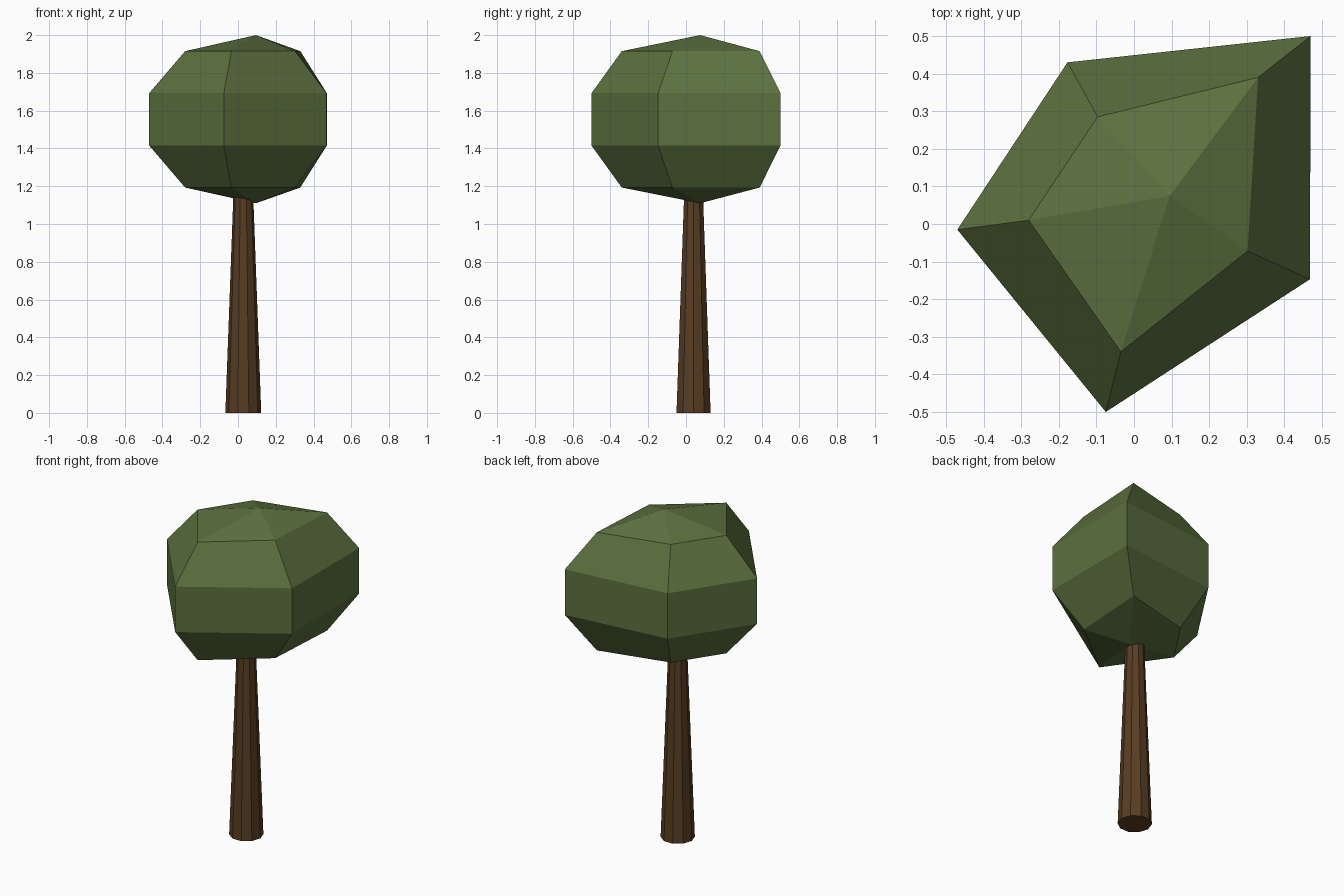
import bpy, bmesh
from math import cos, sin, tau

if "Cube" in bpy.data.objects:
    bpy.data.objects.remove(bpy.data.objects["Cube"])


def material(name, rgb):
    m = bpy.data.materials.new(name)
    m.diffuse_color = (*rgb, 1)
    m.use_nodes = True
    m.node_tree.nodes["Principled BSDF"].inputs["Base Color"].default_value = m.diffuse_color
    return m


def loft(name, rings, mat):
    """Join closed rings of points; single-point rings become fans, open ends are capped."""
    bm = bmesh.new()
    loops = [[bm.verts.new(p) for p in ring] for ring in rings]
    for a, b in zip(loops, loops[1:]):
        n = max(len(a), len(b))
        for i in range(n):
            j = (i + 1) % n
            if len(a) == 1:
                bm.faces.new((a[0], b[j], b[i]))
            elif len(b) == 1:
                bm.faces.new((a[i], a[j], b[0]))
            else:
                bm.faces.new((a[i], a[j], b[j], b[i]))
    for end in (loops[0], loops[-1]):
        if len(end) > 2:
            bm.faces.new(end)
    bmesh.ops.recalc_face_normals(bm, faces=bm.faces)
    mesh = bpy.data.meshes.new(name)
    bm.to_mesh(mesh)
    bm.free()
    mesh.materials.append(mat)
    obj = bpy.data.objects.new(name, mesh)
    bpy.context.collection.objects.link(obj)
    return obj


leaf_green = material("leaf green", (0.107, 0.165, 0.050))
bark_brown = material("bark brown", (0.098, 0.046, 0.017))

# Trunk: tapered ten-sided column running up into the crown
def circle(r, z):
    return [(0.028 + r * cos(tau * i / 10), 0.04 + r * sin(tau * i / 10), z) for i in range(10)]

loft("trunk", [circle(0.095, 0), circle(0.049, 1.25)], bark_brown)

# Crown: irregular five-sided ball, the same above and below its middle
wide = [(-0.47, -0.015), (-0.075, -0.5), (0.468, -0.147), (0.47, 0.5), (-0.177, 0.43)]
narrow = [(-0.28, 0.01), (-0.035, -0.34), (0.302, -0.072), (0.33, 0.39), (-0.097, 0.285)]
tip = [(0.095, 0.075)]
levels = [(tip, 1.11), (narrow, 1.193), (wide, 1.415), (wide, 1.693), (narrow, 1.915), (tip, 2.0)]
loft("crown", [[(x, y, z) for x, y in ring] for ring, z in levels], leaf_green)
